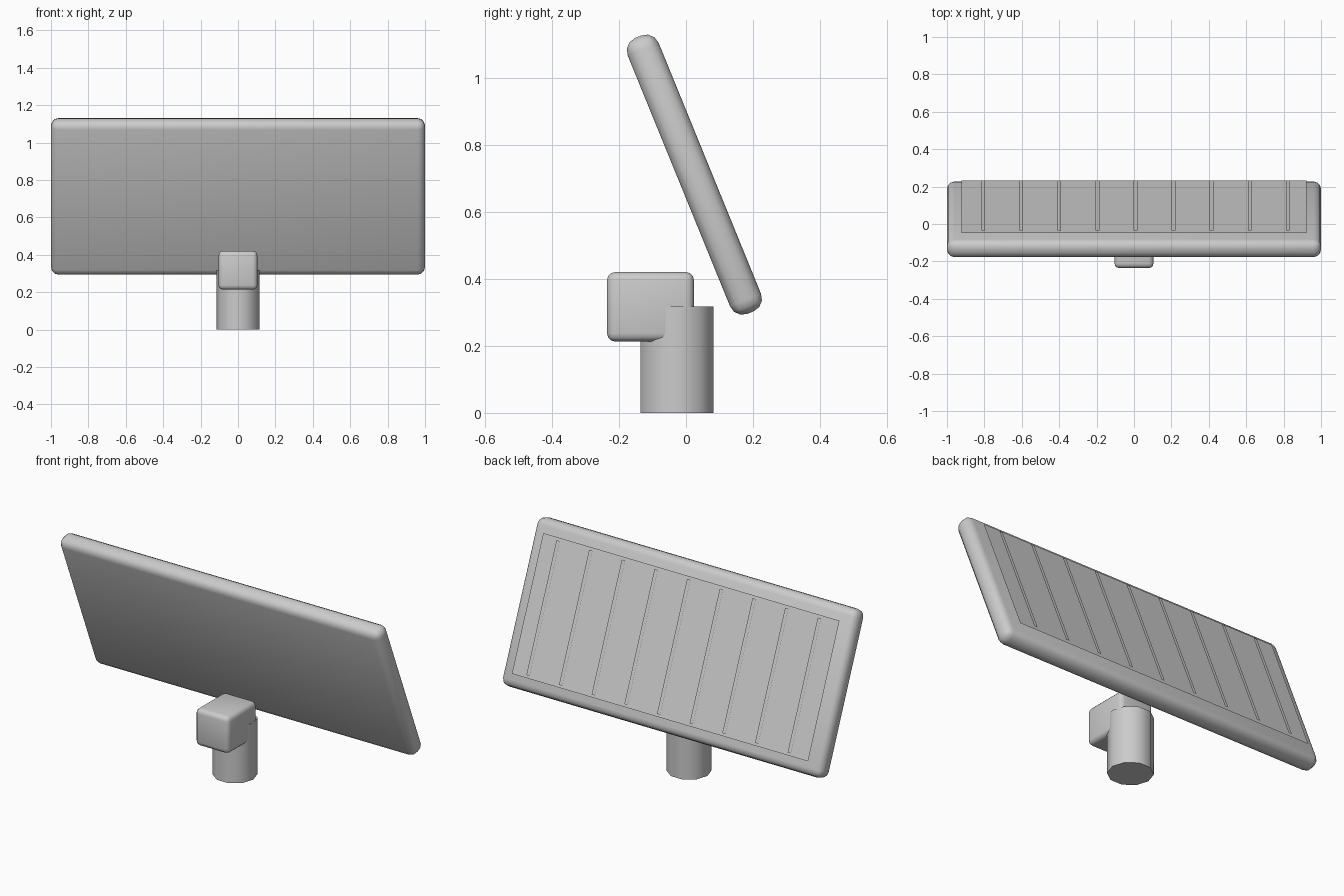
import bpy, bmesh
from math import radians
from mathutils import Matrix

if "Cube" in bpy.data.objects:
    bpy.data.objects.remove(bpy.data.objects["Cube"])

# Panel frame: local x across, local y out of the back, local z along the slope
TILT = Matrix.Translation((0, 0.025, 0.712)) @ Matrix.Rotation(radians(22.2), 4, 'X')


def finish(bm, name, smooth=True):
    bmesh.ops.recalc_face_normals(bm, faces=bm.faces)
    mesh = bpy.data.meshes.new(name)
    bm.to_mesh(mesh)
    bm.free()
    ob = bpy.data.objects.new(name, mesh)
    bpy.context.collection.objects.link(ob)
    if smooth:
        bpy.ops.object.select_all(action='DESELECT')
        ob.select_set(True)
        bpy.context.view_layer.objects.active = ob
        bpy.ops.object.shade_smooth_by_angle(angle=radians(40))
    return ob


def rounded_box(name, size, radius, segments, matrix):
    bm = bmesh.new()
    bmesh.ops.create_cube(bm, size=1)
    bmesh.ops.scale(bm, vec=size, verts=bm.verts)
    bmesh.ops.bevel(bm, geom=bm.edges[:], offset=radius, segments=segments,
                    profile=0.5, affect='EDGES')
    bm.transform(matrix)
    return finish(bm, name)


def sheet(name, x, width, length, height):
    """Thin flat sheet floating just above the back of the panel."""
    bm = bmesh.new()
    w, l = width / 2, length / 2
    corners = [(x + w, -l), (x - w, -l), (x - w, l), (x + w, l)]
    bm.faces.new([bm.verts.new((cx, height, cz)) for cx, cz in corners])
    bm.transform(TILT)
    mesh = bpy.data.meshes.new(name)
    bm.to_mesh(mesh)
    bm.free()
    ob = bpy.data.objects.new(name, mesh)
    bpy.context.collection.objects.link(ob)


# Tilted panel body
rounded_box("panel", (2.0, 0.10, 0.89), 0.04, 3, TILT)

# Cell sheet and its nine dividing strips
sheet("cell_sheet", 0, 1.845, 0.74, 0.072)
for i in range(9):
    sheet(f"cell_strip_{i + 1}", 0.008 + 0.2035 * (i - 4), 0.02, 0.71, 0.079)

# Ten-sided post
bm = bmesh.new()
bmesh.ops.create_cone(bm, cap_ends=True, segments=10, radius1=0.115, radius2=0.115, depth=0.318)
# a corner points along +x
bm.transform(Matrix.Translation((0, -0.027, 0.159)) @ Matrix.Rotation(radians(90), 4, 'Z'))
finish(bm, "post")

# Junction box on the front of the post
rounded_box("junction_box", (0.208, 0.26, 0.208), 0.025, 3,
            Matrix.Translation((0, -0.106, 0.317)))
